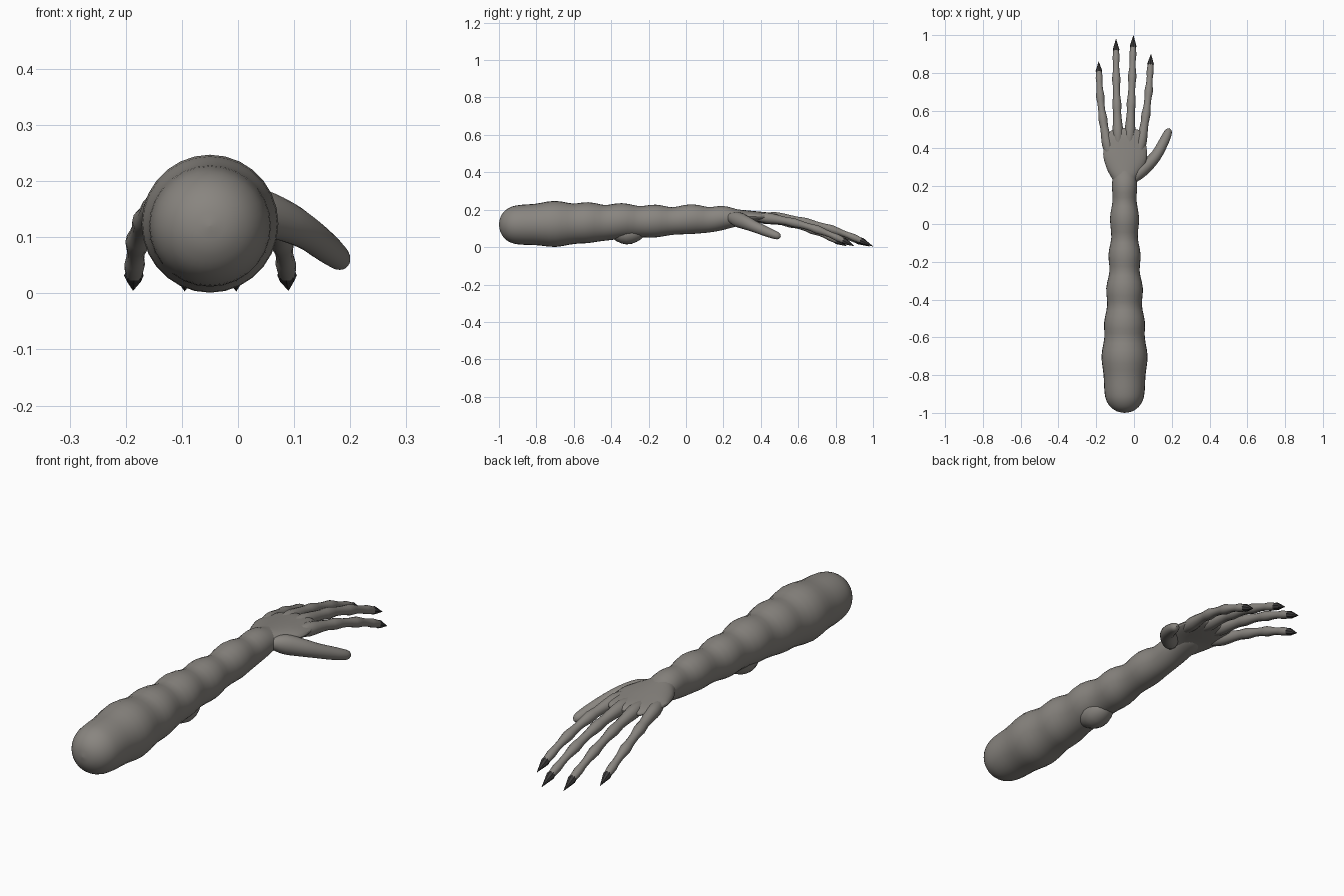
import bpy, bmesh, math
from mathutils import Vector

if "Cube" in bpy.data.objects:
    bpy.data.objects.remove(bpy.data.objects["Cube"])


def material(name, rgb):
    m = bpy.data.materials.new(name)
    m.diffuse_color = (*rgb, 1)
    m.use_nodes = True
    m.node_tree.nodes["Principled BSDF"].inputs["Base Color"].default_value = m.diffuse_color
    return m


SKIN = material("grey skin", (0.25, 0.235, 0.215))
CLAW = material("dark claw", (0.045, 0.043, 0.043))


def spline(a, b, c, d, t):
    return [0.5 * (2 * q + (r - p) * t + (2 * p - 5 * q + 4 * r - s) * t * t
                   + (3 * q - p - 3 * r + s) * t ** 3) for p, q, r, s in zip(a, b, c, d)]


def tube(name, stations, mat, sides=20, steps=3, sharp=30):
    """Loft ellipses through stations (x, y, z, half_width, half_height)."""
    rows = []
    n = len(stations)
    for i in range(n - 1):
        p = [stations[max(0, min(n - 1, i + k))] for k in (-1, 0, 1, 2)]
        rows += [spline(*p, s / steps) for s in range(steps)]
    rows.append(list(stations[-1]))
    bm = bmesh.new()
    rings = []
    for i, (x, y, z, w, h) in enumerate(rows):
        along = Vector(rows[min(i + 1, len(rows) - 1)][:3]) - Vector(rows[max(i - 1, 0)][:3])
        side = along.cross(Vector((0, 0, 1))).normalized()
        up = side.cross(along).normalized()
        rings.append([bm.verts.new(Vector((x, y, z))
                      + side * max(w, .0005) * math.cos(2 * math.pi * k / sides)
                      + up * max(h, .0005) * math.sin(2 * math.pi * k / sides))
                      for k in range(sides)])
    for a, b in zip(rings, rings[1:]):
        for k in range(sides):
            j = (k + 1) % sides
            bm.faces.new((a[k], a[j], b[j], b[k]))
    bm.faces.new(rings[0])
    bm.faces.new(rings[-1])
    bmesh.ops.recalc_face_normals(bm, faces=bm.faces)
    me = bpy.data.meshes.new(name)
    bm.to_mesh(me)
    bm.free()
    me.materials.append(mat)
    ob = bpy.data.objects.new(name, me)
    bpy.context.collection.objects.link(ob)
    bpy.ops.object.select_all(action='DESELECT')
    ob.select_set(True)
    bpy.context.view_layer.objects.active = ob
    bpy.ops.object.shade_smooth_by_angle(angle=math.radians(sharp))
    return ob


# Lumpy forearm: (y, half width, bottom, top), with a rounded butt end
arm = [(-1, 0, .12, .12), (-.992, .04, .08, .16), (-.968, .075, .045, .195),
       (-.93, .098, .022, .217), (-.88, .107, .013, .226), (-.8, .111, .01, .232),
       (-.7, .122, .001, .247), (-.6, .107, .017, .233), (-.52, .108, .022, .24),
       (-.43, .092, .035, .225), (-.34, .097, .045, .235), (-.25, .08, .052, .219),
       (-.16, .085, .052, .227), (-.07, .07, .066, .213), (.03, .077, .07, .229),
       (.12, .064, .078, .214), (.2, .066, .093, .22), (.27, .062, .11, .203),
       (.34, .055, .13, .19), (.38, 0, .16, .16)]
tube("forearm", [(-.05, y, (a + b) / 2, w, (b - a) / 2) for y, w, a, b in arm], SKIN, 28)

# Elbow lump under the forearm
tube("elbow_lump", [(-.05, -.42, .075, 0, 0), (-.05, -.39, .075, .035, .03),
                    (-.05, -.32, .07, .062, .056), (-.05, -.25, .08, .045, .04),
                    (-.05, -.2, .09, 0, 0)], SKIN)

# Flat palm flaring out from the wrist
tube("palm", [(-.05, .18, .158, .045, .04), (-.05, .24, .16, .066, .044),
              (-.05, .29, .162, .094, .038), (-.047, .35, .163, .115, .031),
              (-.047, .41, .161, .112, .027), (-.048, .46, .16, .098, .023),
              (-.05, .495, .158, .075, .017), (-.05, .508, .157, .03, .006)], SKIN, 28)

# Thumb
tube("thumb", [(-.01, .23, .16, .02, .02), (.03, .275, .148, .036, .04),
               (.085, .325, .128, .033, .036), (.122, .37, .108, .029, .03),
               (.15, .42, .087, .027, .027), (.172, .465, .069, .024, .023),
               (.184, .495, .058, .017, .017), (.188, .507, .054, 0, 0)], SKIN)

# Fingers: knuckled tubes that droop to a pointed claw
PROFILE = [(0, .021), (.1, .029), (.2, .025), (.3, .021), (.38, .024), (.47, .0185),
           (.56, .019), (.62, .0225), (.7, .017), (.77, .016), (.82, .0185), (.89, .015)]


def finger(name, base, bend, tip):
    def at(t):
        # gentle sideways bow, and a droop that steepens toward the tip
        x = base[0] + (tip[0] - base[0]) * t + bend * math.sin(math.pi * t)
        y = base[1] + (tip[1] - base[1]) * t
        z = base[2] + (tip[2] - base[2]) * (0.25 * t + 0.75 * t ** 2.1)
        return x, y, z
    tube(name, [(*at(t), r, r) for t, r in PROFILE], SKIN, 12, 2, 40)
    tube(name + "_claw", [(*at(.87), .0145, .0145), (*at(.9), .0175, .0175),
                          (*at(1), 0, 0)], CLAW, 8, 1, 40)


finger("little_finger", (-.13, .37, .158), -.014, (-.187, .86, .005))
finger("ring_finger", (-.082, .42, .163), -.004, (-.095, .98, .004))
finger("middle_finger", (-.025, .42, .163), .002, (-.003, 1, .004))
finger("index_finger", (.028, .38, .16), .012, (.09, .9, .005))
